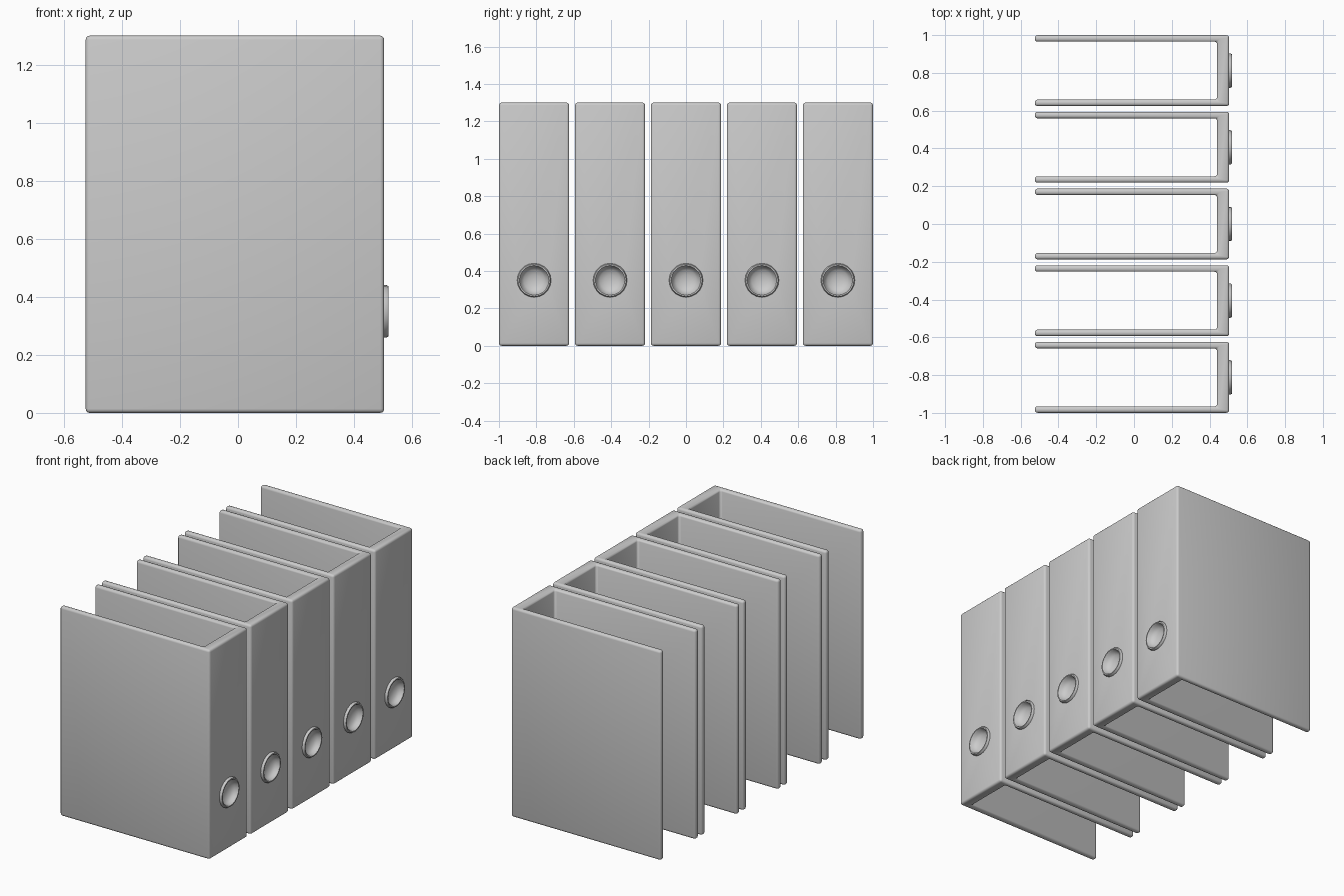
import bpy, bmesh, math
from mathutils import Matrix

if "Cube" in bpy.data.objects:
    bpy.data.objects.remove(bpy.data.objects["Cube"], do_unlink=True)

GREY = (0.6, 0.6, 0.6, 1)
grey = bpy.data.materials.new("plain_grey")
grey.use_nodes = True
grey.diffuse_color = GREY
grey.node_tree.nodes["Principled BSDF"].inputs["Base Color"].default_value = GREY

COUNT, PITCH, WIDTH = 5, 0.406, 0.375
HEIGHT, COVER = 1.3, 0.034
BACK, SPINE_IN, SPINE_OUT = -0.525, 0.44, 0.504
HOLE_Z, SIDES = 0.35, 20


def finish(bm, name):
    bmesh.ops.recalc_face_normals(bm, faces=bm.faces)
    mesh = bpy.data.meshes.new(name)
    bm.to_mesh(mesh)
    bm.free()
    mesh.materials.append(grey)
    obj = bpy.data.objects.new(name, mesh)
    bpy.context.collection.objects.link(obj)
    return obj


def smooth(obj):
    bpy.ops.object.select_all(action="DESELECT")
    obj.select_set(True)
    bpy.context.view_layer.objects.active = obj
    bpy.ops.object.shade_smooth_by_angle(angle=math.radians(40))


def apply_modifiers(obj):
    graph = bpy.context.evaluated_depsgraph_get()
    obj.data = bpy.data.meshes.new_from_object(obj.evaluated_get(graph))
    obj.modifiers.clear()


def lathe(name, profile):
    """Turn (radius, x) points about the finger hole's axis."""
    bm = bmesh.new()
    verts = [bm.verts.new((x, 0, HOLE_Z + r)) for r, x in profile]
    edges = [bm.edges.new(pair) for pair in zip(verts, verts[1:])]
    bmesh.ops.spin(bm, geom=verts + edges, cent=(0, 0, HOLE_Z), axis=(1, 0, 0),
                   angle=math.tau, steps=SIDES, use_duplicate=False)
    bmesh.ops.remove_doubles(bm, verts=bm.verts, dist=0.0005)
    return finish(bm, name)


# Open folder: two covers joined by a spine, rounded on every edge
h = WIDTH / 2
outline = [(BACK, -h), (SPINE_OUT, -h), (SPINE_OUT, h), (BACK, h),
           (BACK, h - COVER), (SPINE_IN, h - COVER),
           (SPINE_IN, COVER - h), (BACK, COVER - h)]
bm = bmesh.new()
face = bm.faces.new([bm.verts.new((x, y, 0)) for x, y in outline])
top = bmesh.ops.extrude_face_region(bm, geom=[face])["geom"]
bmesh.ops.translate(bm, vec=(0, 0, HEIGHT),
                    verts=[v for v in top if isinstance(v, bmesh.types.BMVert)])
folder = finish(bm, "folder_1")
bevel = folder.modifiers.new("rounded_edges", "BEVEL")
bevel.width, bevel.segments = 0.014, 3
bevel.limit_method = "ANGLE"

# Recess in the spine for the finger dish
bm = bmesh.new()
bmesh.ops.create_cone(bm, cap_ends=True, segments=SIDES, radius1=0.08, radius2=0.08, depth=0.09,
                      matrix=Matrix.Translation((SPINE_OUT + 0.005, 0, HOLE_Z))
                      @ Matrix.Rotation(math.pi / 2, 4, "Y"))
cutter = finish(bm, "recess_cutter")
cutter.hide_render = True
cut = folder.modifiers.new("recess", "BOOLEAN")
cut.object, cut.operation, cut.solver = cutter, "DIFFERENCE", "EXACT"
apply_modifiers(folder)
bpy.data.objects.remove(cutter, do_unlink=True)
smooth(folder)

# Raised rim running into a shallow dish
ring = lathe("finger_ring_1", [(0.091, SPINE_OUT - 0.004), (0.091, 0.511), (0.086, 0.519),
                               (0.079, 0.519), (0.074, 0.511), (0.07, 0.498),
                               (0.055, 0.484), (0.03, 0.475), (0, 0.472)])
smooth(ring)

# Repeat the folder along the row
for i in range(COUNT):
    for part, name in ((folder, "folder"), (ring, "finger_ring")):
        obj = part
        if i:
            obj = part.copy()
            obj.name = f"{name}_{i + 1}"
            bpy.context.collection.objects.link(obj)
        obj.location.y = (i - (COUNT - 1) / 2) * PITCH
